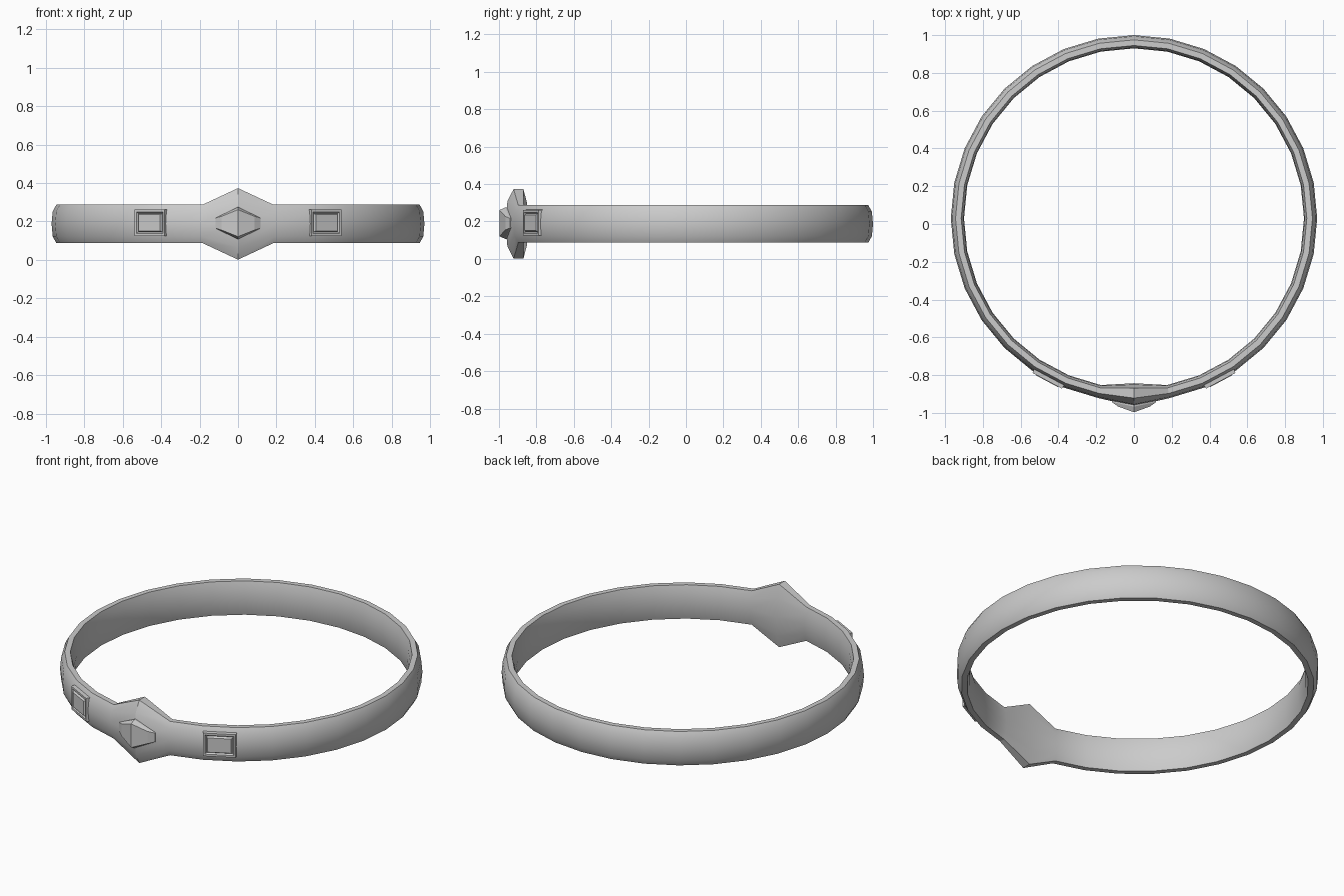
import bpy, bmesh
from math import sin, cos, tau, radians

if "Cube" in bpy.data.objects:
    bpy.data.objects.remove(bpy.data.objects["Cube"])

CY, CZ = 0.03, 0.187      # ring centre
SEG = 32


def finish(bm, name, angle=None):
    bmesh.ops.recalc_face_normals(bm, faces=bm.faces)
    me = bpy.data.meshes.new(name)
    bm.to_mesh(me)
    bm.free()
    ob = bpy.data.objects.new(name, me)
    bpy.context.collection.objects.link(ob)
    if angle:
        bpy.ops.object.select_all(action='DESELECT')
        ob.select_set(True)
        bpy.context.view_layer.objects.active = ob
        bpy.ops.object.shade_smooth_by_angle(angle=radians(angle))
    return ob


def bridge(bm, a, b):
    n = len(a)
    for i in range(n):
        j = (i + 1) % n
        bm.faces.new((a[i], a[j], b[j], b[i]))


# Band: convex cross-section swept round, enlarged at the front station
profile = [(0.945, -0.10), (0.964, -0.065), (0.97, 0), (0.964, 0.065), (0.945, 0.10),
           (0.915, 0.10), (0.904, 0.06), (0.90, 0), (0.904, -0.06), (0.915, -0.10)]
bm = bmesh.new()
stations = []
for i in range(SEG):
    a = tau * i / SEG
    k, kz = (1.75, 1.86) if i == 0 else (1, 1)
    ring = []
    for r, z in profile:
        r = 0.936 + (r - 0.936) * k
        ring.append(bm.verts.new((r * sin(a), CY - r * cos(a), CZ + z * kz)))
    stations.append(ring)
for i in range(SEG):
    bridge(bm, stations[i], stations[(i + 1) % SEG])
finish(bm, "band", 25)


# Central hexagonal gem with a vertical ridge
def hexagon(bm, w, zs, zt, y_side, y_mid):
    pts = [(0, y_mid, zt), (w, y_side, zs), (w, y_side, -zs),
           (0, y_mid, -zt), (-w, y_side, -zs), (-w, y_side, zs)]
    return [bm.verts.new((x, y, CZ + 0.004 + z)) for x, y, z in pts]


bm = bmesh.new()
base = hexagon(bm, 0.112, 0.028, 0.084, -0.925, -0.94)
girdle = hexagon(bm, 0.118, 0.026, 0.084, -0.942, -0.967)
table = hexagon(bm, 0.085, 0.036, 0.070, -0.966, -0.997)
bridge(bm, base, girdle)
bridge(bm, girdle, table)
bm.faces.new(base)
bm.faces.new((table[0], table[1], table[2], table[3]))
bm.faces.new((table[3], table[4], table[5], table[0]))
finish(bm, "center_gem")


# Side gems: framed rectangles, each sitting on one facet of the band
def side_gem(name, side):
    a = side * tau * 2.5 / SEG
    layers = [(0.092, 0.070, -0.015), (0.088, 0.068, 0.010), (0.078, 0.056, 0.010),
              (0.072, 0.049, 0.001), (0.064, 0.042, 0.013)]
    bm = bmesh.new()
    prev = None
    for hw, hh, d in layers:
        r = 0.965 + d
        ring = [bm.verts.new((r * sin(a) + u * hw * cos(a),
                              CY - r * cos(a) + u * hw * sin(a), CZ + 0.006 + v * hh))
                for u, v in ((-1, -1), (1, -1), (1, 1), (-1, 1))]
        if prev:
            bridge(bm, prev, ring)
        else:
            bm.faces.new(ring)
        prev = ring
    bm.faces.new(prev)
    finish(bm, name)


side_gem("right_gem", 1)
side_gem("left_gem", -1)
